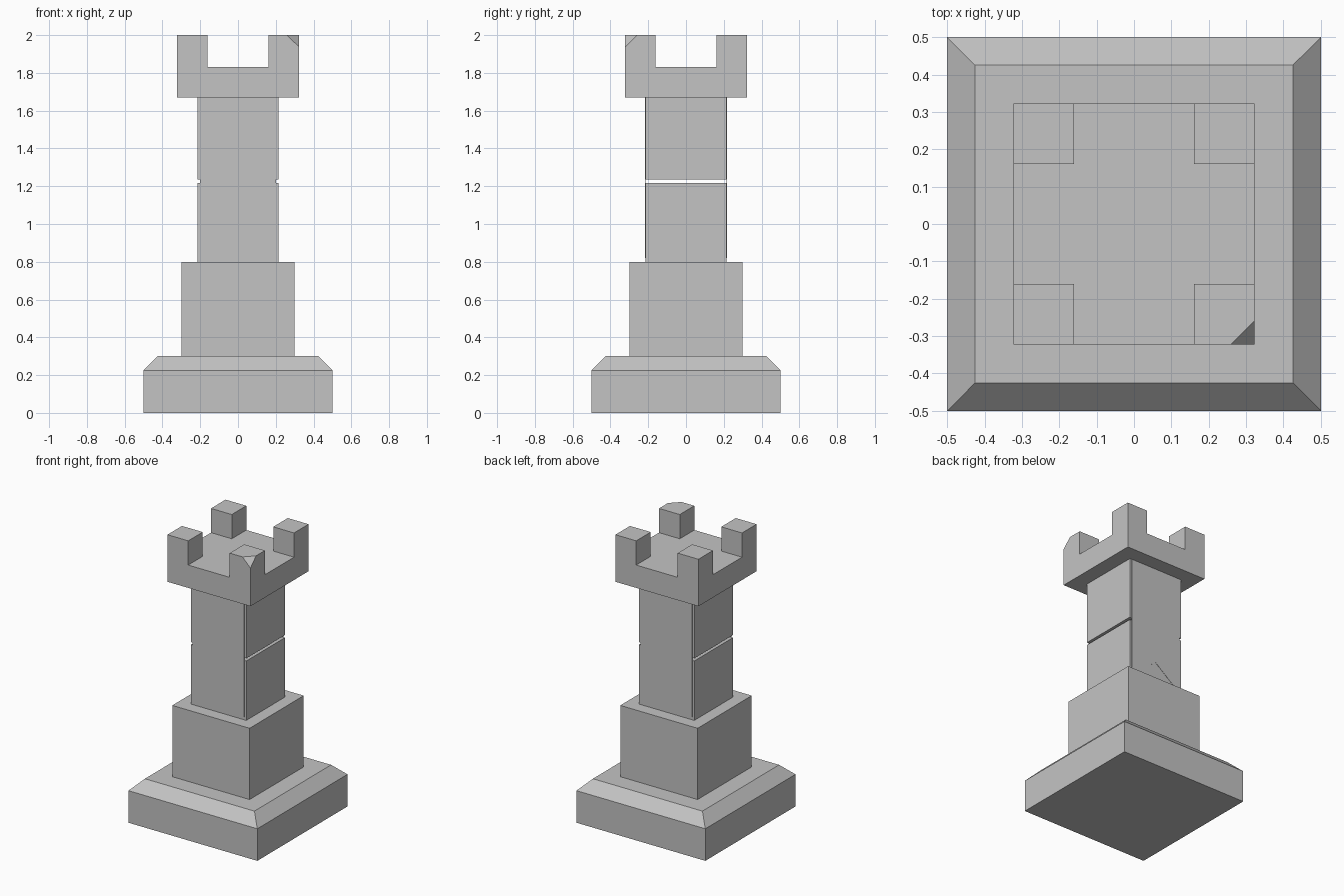
import bpy
import bmesh
from mathutils import Vector

if "Cube" in bpy.data.objects:
    bpy.data.objects.remove(bpy.data.objects["Cube"], do_unlink=True)

GREY = (0.55, 0.55, 0.55, 1)
stone = bpy.data.materials.new("stone_grey")
stone.use_nodes = True
stone.diffuse_color = GREY
stone.node_tree.nodes["Principled BSDF"].inputs["Base Color"].default_value = GREY


def finish(name, bm):
    bmesh.ops.recalc_face_normals(bm, faces=bm.faces)
    mesh = bpy.data.meshes.new(name)
    bm.to_mesh(mesh)
    bm.free()
    mesh.materials.append(stone)
    obj = bpy.data.objects.new(name, mesh)
    bpy.context.scene.collection.objects.link(obj)
    return obj


def square_tower(name, sections):
    """Stack square rings of (half width, height) into a closed solid."""
    bm = bmesh.new()
    rings = [[bm.verts.new((sx * h, sy * h, z))
              for sx, sy in ((-1, -1), (1, -1), (1, 1), (-1, 1))]
             for h, z in sections]
    bm.faces.new(rings[0])
    bm.faces.new(rings[-1])
    for low, high in zip(rings, rings[1:]):
        for i in range(4):
            j = (i + 1) % 4
            bm.faces.new((low[i], low[j], high[j], high[i]))
    return finish(name, bm)


# Foot with sloped upper edge, plinth, and shaft split by a narrow slit
square_tower("base", [(0.5, 0), (0.5, 0.225), (0.425, 0.3)])
square_tower("plinth", [(0.3, 0.3), (0.3, 0.8)])
square_tower("lower_shaft", [(0.215, 0.8), (0.215, 1.217)])
square_tower("upper_shaft", [(0.215, 1.235), (0.215, 1.67)])

# Thin panels with a notched lower edge on the front and back of the shaft
PANEL = [(-0.2, 0.82), (0, 0.975), (0.2, 0.82), (0.2, 1.67), (-0.2, 1.67)]
for name, side in (("front_panel", -1), ("back_panel", 1)):
    bm = bmesh.new()
    face = bm.faces.new([bm.verts.new((x, side * 0.214, z)) for x, z in PANEL])
    new = bmesh.ops.extrude_face_region(bm, geom=[face])["geom"]
    moved = [g for g in new if isinstance(g, bmesh.types.BMVert)]
    bmesh.ops.translate(bm, verts=moved, vec=(0, side * 0.003, 0))
    finish(name, bm)

# Crown: one solid whose corner cells are raised into battlements
EDGE, INNER, FLOOR, TOP = 0.322, 0.161, 1.83, 2.0
bm = bmesh.new()
steps = (-EDGE, -INNER, INNER, EDGE)
grid = [[bm.verts.new((x, y, FLOOR)) for x in steps] for y in steps]
corners = []
for r in range(3):
    for c in range(3):
        face = bm.faces.new((grid[r][c], grid[r][c + 1],
                             grid[r + 1][c + 1], grid[r + 1][c]))
        if r != 1 and c != 1:
            corners.append(face)
rim = [e for e in bm.edges if e.is_boundary]
skirt = bmesh.ops.extrude_edge_only(bm, edges=rim)["geom"]
low = [g for g in skirt if isinstance(g, bmesh.types.BMVert)]
bmesh.ops.translate(bm, verts=low, vec=(0, 0, 1.67 - FLOOR))
bmesh.ops.holes_fill(bm, edges=[e for e in bm.edges if e.is_boundary])
for face in bmesh.ops.extrude_discrete_faces(bm, faces=corners)["faces"]:
    # discrete extrusion keeps each battlement separate
    bmesh.ops.translate(bm, verts=face.verts[:], vec=(0, 0, TOP - FLOOR))

# Chip the front left battlement's outer corner
CHIP = 0.062
bmesh.ops.bisect_plane(bm, geom=bm.verts[:] + bm.edges[:] + bm.faces[:],
                       plane_co=Vector((EDGE, -EDGE, TOP - CHIP)),
                       plane_no=Vector((1, -1, 1)), clear_outer=True)
bmesh.ops.holes_fill(bm, edges=[e for e in bm.edges if e.is_boundary])
bmesh.ops.dissolve_limit(bm, angle_limit=0.01, verts=bm.verts[:],
                         edges=bm.edges[:])
finish("crown", bm)
